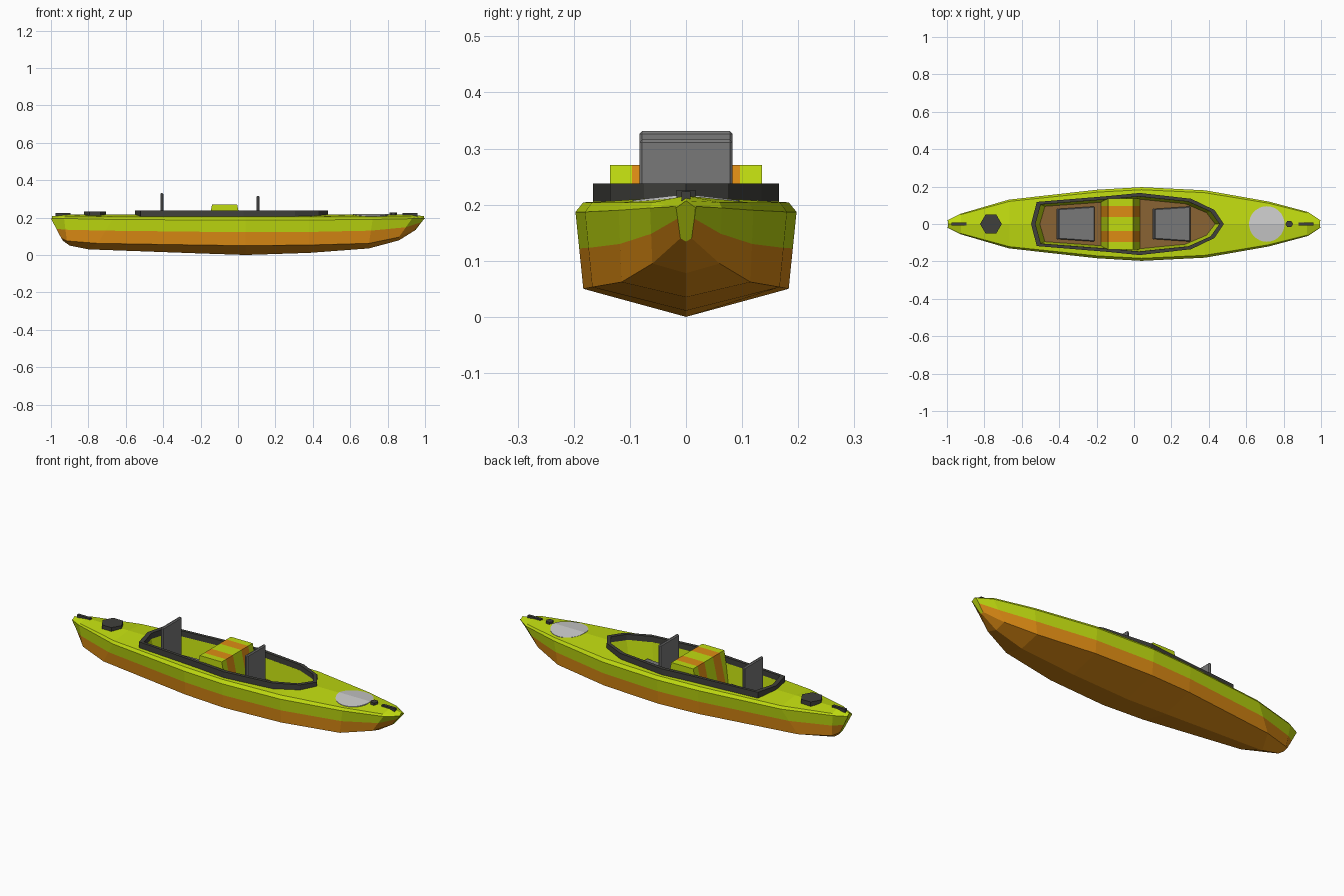
import bpy, bmesh, math

if "Cube" in bpy.data.objects:
    bpy.data.objects.remove(bpy.data.objects["Cube"])

def srgb(r, g, b):
    f = lambda c: c / 12.92 if c <= 0.04045 else ((c + 0.055) / 1.055) ** 2.4
    return (f(r / 255), f(g / 255), f(b / 255), 1)

def mat(name, *c):
    m = bpy.data.materials.new(name)
    m.diffuse_color = srgb(*c)
    m.use_nodes = True
    m.node_tree.nodes["Principled BSDF"].inputs["Base Color"].default_value = m.diffuse_color
    return m

LIME = mat("lime", 192, 219, 16)
ORANGE = mat("orange", 222, 140, 20)
BROWN = mat("brown", 138, 99, 52)
DARK = mat("charcoal", 64, 64, 60)
GREY = mat("seat_grey", 120, 120, 120)
PALE = mat("pale_grey", 203, 203, 203)

def add(name, bm, *mats):
    bmesh.ops.recalc_face_normals(bm, faces=bm.faces)
    me = bpy.data.meshes.new(name)
    bm.to_mesh(me)
    bm.free()
    for m in mats:
        me.materials.append(m)
    ob = bpy.data.objects.new(name, me)
    bpy.context.collection.objects.link(ob)
    return ob

def loft(bm, rings, caps=True, closed=False):
    vs = [[bm.verts.new(p) for p in r] for r in rings]
    n = len(vs[0])
    faces = []
    pairs = list(zip(vs, vs[1:])) + ([(vs[-1], vs[0])] if closed else [])
    for a, b in pairs:
        for i in range(n):
            j = (i + 1) % n
            faces.append((i, bm.faces.new((a[i], a[j], b[j], b[i]))))
    if caps:
        bm.faces.new(vs[0])
        bm.faces.new(vs[-1])
    return faces

def prism(name, pts, z0, z1, m):
    bm = bmesh.new()
    loft(bm, [[(x, y, z) for x, y in pts] for z in (z0, z1)])
    return add(name, bm, m)

def ngon(cx, r, n):
    return [(cx + r * math.cos(2 * math.pi * i / n), r * math.sin(2 * math.pi * i / n)) for i in range(n)]

def rect(x0, x1, w0, w1):
    return [(x0, -w0), (x1, -w1), (x1, w1), (x0, w0)]

# Hull stations: gunwale x, half width, gunwale z, deck centre z, chine x, chine y, chine z, keel x, keel z, split z
STATIONS = [
    (-1.0, .018, .195, .207, -.945, .012, .09, -.935, .075, .14),
    (-.93, .054, .195, .216, -.915, .04, .075, -.90, .05, .135),
    (-.67, .13, .19, .216, -.75, .10, .062, -.80, .03, .13),
    (-.2, .183, .187, .216, -.2, .171, .053, -.2, .008, .124),
    (.04, .197, .187, .216, .04, .183, .05, .04, 0, .122),
    (.38, .18, .187, .216, .38, .167, .053, .38, .011, .123),
    (.72, .12, .19, .216, .70, .115, .062, .70, .035, .13),
    (.93, .064, .194, .216, .86, .06, .095, .86, .078, .148),
    (1.0, .018, .197, .207, .95, .01, .14, .95, .134, .175),
]
rings = []
for gx, w, gz, dz, cx, cy, cz, kx, kz, sz in STATIONS:
    t = (sz - cz) / (gz - cz)
    half = [(cx, cy, cz), (cx + (gx - cx) * t, cy + (w - cy) * t, sz), (gx, w, gz), (gx * .995, w * .93, dz - .012)]
    rings.append([(kx, 0, kz)] + half + [(gx * .995, 0, dz)] + [(x, -y, z) for x, y, z in reversed(half)])
bm = bmesh.new()
for i, f in loft(bm, rings):
    f.material_index = 1 if i in (0, 1, 8, 9) else 0
hull = add("hull", bm, LIME, ORANGE, BROWN)

# Cockpit opening cut out of the hull
side = [(-.52, .118), (-.13, .15), (.03, .166), (.305, .135), (.43, .075)]
outline = [(-.55, 0)] + side + [(.48, 0)] + [(x, -y) for x, y in reversed(side)]
def scaled(sx, sy, z):
    return [(-.035 + (x + .035) * sx, y * sy, z) for x, y in outline]
bm = bmesh.new()
loft(bm, [scaled(.91, .8, .1), scaled(.965, .9, .23)])
for f in bm.faces:
    f.material_index = 2 if f.calc_center_median().z < .11 else 0
cutter = add("cockpit_cutter", bm, LIME, ORANGE, BROWN)
cutter.hide_render = True
mod = hull.modifiers.new("cockpit", 'BOOLEAN')
mod.operation, mod.solver, mod.object = 'DIFFERENCE', 'EXACT', cutter
bpy.context.view_layer.objects.active = hull
bpy.ops.object.modifier_apply(modifier="cockpit")
bpy.data.objects.remove(cutter)

# Raised cockpit rim
bm = bmesh.new()
loft(bm, [scaled(1, 1, .2), scaled(1, 1, .238), scaled(.955, .885, .238), scaled(.955, .885, .2)],
     caps=False, closed=True)
add("cockpit_rim", bm, DARK)

# Striped centre console, lofted across the width
ys = [-.135, -.096, -.037, .037, .096, .135]
bm = bmesh.new()
for i, f in loft(bm, [[(-.177, y, .098), (.032, y, .098), (-.005, y, .271), (-.138, y, .271)] for y in ys]):
    f.material_index = 1 if .037 < abs(f.calc_center_median().y) < .096 else 0
add("centre_console", bm, LIME, ORANGE)

# Seats: pan and upright back
for label, x, top in (("rear", -.415, .331), ("front", .098, .316)):
    parts = [prism(label + "_seat_pan", rect(x, x + .205, .08, .094), .098, .125, GREY),
             prism(label + "_seat_back", rect(x, x + .016, .083, .083), .1, top, GREY)]
    for p in parts:
        b = p.modifiers.new("soft_edges", 'BEVEL')
        b.width, b.segments = .005, 1

# Deck fittings
prism("stern_hatch", ngon(-.765, .058, 6), .2, .232, DARK)
prism("bow_cap", ngon(.83, .02, 6), .2, .226, DARK)
for label, x in (("stern", -.935), ("bow", .92)):
    prism(label + "_handle", rect(x - .04, x + .04, .008, .008), .205, .223, DARK)

# Pale round deck plate folded along the deck ridge
bm = bmesh.new()
for s in (1, -1):
    arc = [(.71 + .095 * math.cos(math.pi * i / 16), s * .095 * math.sin(math.pi * i / 16)) for i in range(17)]
    loft(bm, [[(x, y, z - .11 * abs(y)) for x, y in arc] for z in (.212, .2185)])
add("bow_deck_plate", bm, PALE)
